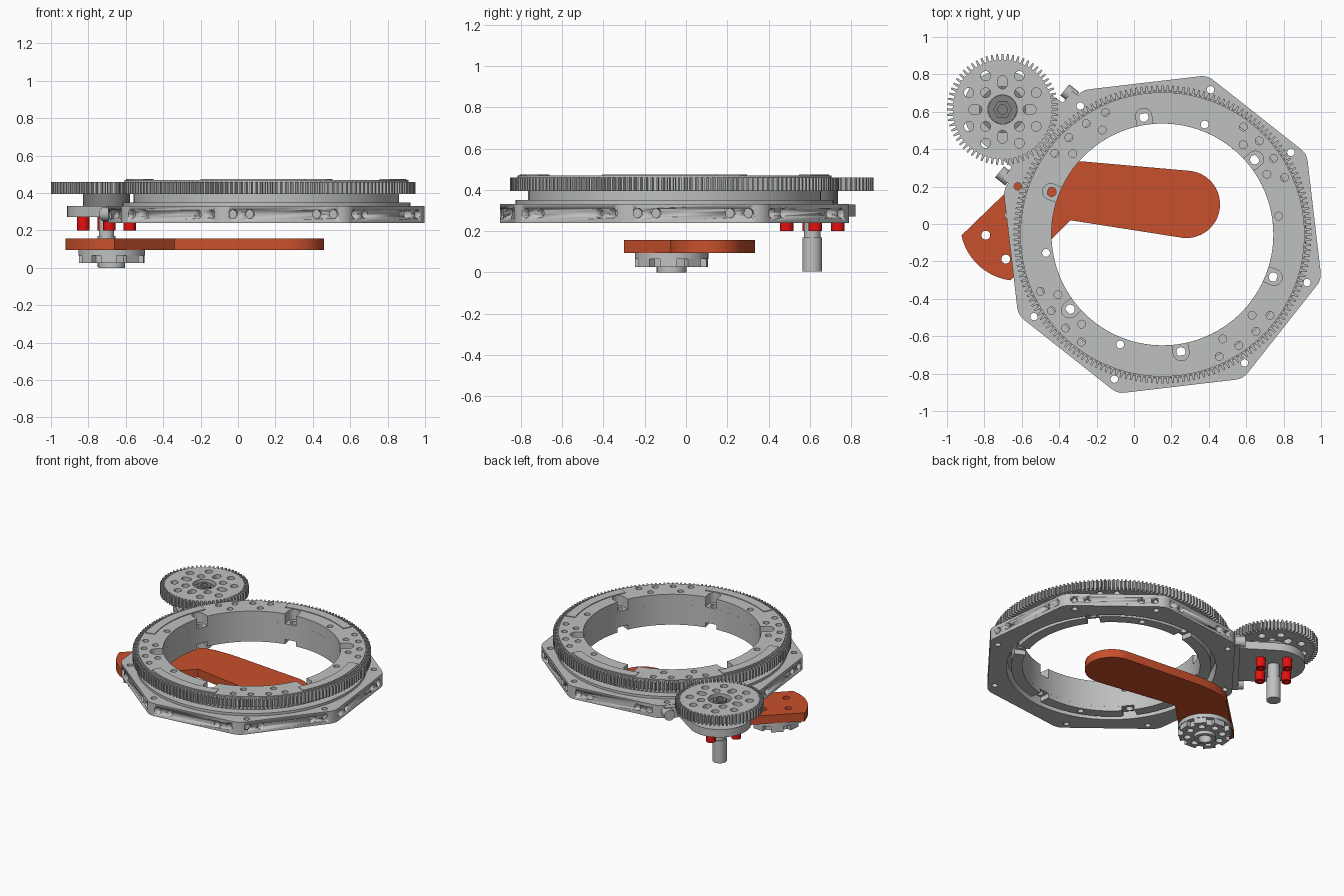
import bpy, bmesh
from math import sin, cos, radians, pi
from mathutils import Vector, Matrix

if "Cube" in bpy.data.objects:
    bpy.data.objects.remove(bpy.data.objects["Cube"])


def material(name, color):
    m = bpy.data.materials.new(name)
    m.use_nodes = True
    m.diffuse_color = (*color, 1)
    m.node_tree.nodes["Principled BSDF"].inputs["Base Color"].default_value = (*color, 1)
    return m


GREY = material("light grey metal", (0.52, 0.53, 0.53))
STEEL = material("dark steel", (0.22, 0.22, 0.22))
ORANGE = material("burnt orange", (0.58, 0.08, 0.025))
RED = material("red", (0.85, 0.005, 0.005))

RING = Vector((0.152, -0.056))      # turntable axis
PINION = Vector((-0.703, 0.612))    # drive gear axis
HUB = Vector((-0.675, -0.07))       # arm hub axis
FACE = 141.5                        # direction from turntable to drive gear


# ---- outline helpers (all return lists of 2D points)
def polar(c, r, deg):
    return c + Vector((cos(radians(deg)), sin(radians(deg)))) * r


def arc(c, r, a, b, n=24):
    return [polar(c, r, a + (b - a) * i / n) for i in range(n + 1)]


def circle(c, r, n=24):
    return arc(c, r, 0, 360, n)[:-1]


def toothed(c, n, r_in, r_out, root=0.5, tip=0.22, phase=0):
    pts, step = [], 360 / n
    for i in range(n):
        a = phase + i * step
        pts += [polar(c, r, a + f * step) for r, f in
                ((r_in, -root), (r_in, -root / 2 - 0.03), (r_out, -tip / 2 - 0.05), (r_out, tip / 2 + 0.05),
                 (r_in, root / 2 + 0.03))]
    return pts


def rounded(points, amount):
    out = []
    for i, p in enumerate(points):
        a = p + (points[i - 1] - p).normalized() * amount
        b = p + (points[(i + 1) % len(points)] - p).normalized() * amount
        out += [a.lerp(p, t).lerp(p.lerp(b, t), t) for t in (0, 0.25, 0.5, 0.75, 1)]
    return out


def slot(c, deg, r0, r1, w):
    return (arc(polar(c, r1 - w, deg), w, deg - 90, deg + 90, 8)
            + arc(polar(c, r0 + w, deg), w, deg + 90, deg + 270, 8))


def sector(c, r0, r1, a, b):
    return arc(c, r1, a, b) + arc(c, r0, b, a)


# ---- solid helpers
def finish(ob, mat):
    bm = bmesh.new()
    bm.from_mesh(ob.data)
    bmesh.ops.remove_doubles(bm, verts=bm.verts, dist=0.00005)
    bmesh.ops.recalc_face_normals(bm, faces=bm.faces)
    bm.to_mesh(ob.data)
    bm.free()
    ob.data.materials.clear()
    ob.data.materials.append(mat)
    bpy.ops.object.select_all(action="DESELECT")
    ob.select_set(True)
    bpy.context.view_layer.objects.active = ob
    bpy.ops.object.shade_smooth_by_angle(angle=radians(30))
    return ob


def slab(name, loops, z0, z1, mat=GREY):
    """Extrude an outline, with any further loops as holes."""
    cu = bpy.data.curves.new(name, "CURVE")
    cu.dimensions, cu.fill_mode = "2D", "BOTH"
    cu.extrude = (z1 - z0) / 2
    for pts in loops:
        sp = cu.splines.new("POLY")
        sp.points.add(len(pts) - 1)
        for q, p in zip(sp.points, pts):
            q.co = (p.x, p.y, 0, 1)
        sp.use_cyclic_u = True
    tmp = bpy.data.objects.new(name + " curve", cu)
    bpy.context.collection.objects.link(tmp)
    bpy.context.view_layer.update()
    me = bpy.data.meshes.new_from_object(tmp.evaluated_get(bpy.context.evaluated_depsgraph_get()))
    bpy.data.objects.remove(tmp)
    me.transform(Matrix.Translation((0, 0, (z0 + z1) / 2)))
    ob = bpy.data.objects.new(name, me)
    bpy.context.collection.objects.link(ob)
    return finish(ob, mat)


def radial_cylinders(name, specs, mat=GREY):
    """Horizontal cylinders on the turntable: direction, sideways shift, radius, inner and outer reach."""
    bm = bmesh.new()
    for deg, side, r, a, b in specs:
        c = polar(polar(RING, (a + b) / 2, deg), side, deg + 90)
        m = (Matrix.Translation((c.x, c.y, 0.287)) @ Matrix.Rotation(radians(deg), 4, "Z")
             @ Matrix.Rotation(pi / 2, 4, "Y"))
        bmesh.ops.create_cone(bm, cap_ends=True, segments=20, radius1=r, radius2=r, depth=b - a, matrix=m)
    me = bpy.data.meshes.new(name)
    bm.to_mesh(me)
    bm.free()
    ob = bpy.data.objects.new(name, me)
    bpy.context.collection.objects.link(ob)
    return finish(ob, mat)


# ---- octagonal base with corner holes and side holes
octagon = [polar(RING, 0.884, 74.2 + 45 * k) for k in range(8)]
corner_holes = [circle(polar(RING, 0.815, a + 90 * k), 0.02, 16) for a in (71.6, 32.6) for k in range(4)]
base = slab("octagon_base", [rounded(octagon, 0.04), circle(RING, 0.7, 96)] + corner_holes, 0.24, 0.332)
cutter = radial_cylinders("side_hole_cutter", [(FACE + 45 * k, s, 0.023, 0.77, 0.86)
                                               for k in range(8) for s in (-0.27, -0.18, 0.18, 0.27)])
cutter.hide_render = True
mod = base.modifiers.new("side holes", "BOOLEAN")
mod.operation, mod.solver, mod.object = "DIFFERENCE", "EXACT", cutter
bpy.context.view_layer.objects.active = base
bpy.ops.object.modifier_apply(modifier=mod.name)
bpy.data.objects.remove(cutter)

slab("base_collar", [circle(RING, 0.77, 96), circle(RING, 0.668, 96)], 0.332, 0.35)
slab("bearing_neck", [circle(RING, 0.71, 96), circle(RING, 0.655, 96)], 0.35, 0.395)

# ---- rotating ring gear with screw pockets and bolt holes
pockets = [39 + 60 * k for k in range(6)]
inner = []
for a in pockets:
    inner += arc(RING, 0.593, a - 56, a - 4, 20) + arc(polar(RING, 0.64, a), 0.043, a - 90, a + 90, 10)
through = [circle(polar(RING, 0.63, a), 0.021, 16) for a in (9, 69, 189, 249)]
bolts = [circle(polar(RING, r, a + 90 * k), 0.021, 16) for k in range(4)
         for r, a in ((0.645, 30), (0.645, 48), (0.72, 25), (0.72, 34.5), (0.72, 44), (0.72, 53))]
pins = [circle(polar(RING, 0.635, a), 0.025, 16) for a in pockets]
slab("ring_gear", [toothed(RING, 176, 0.765, 0.797), inner] + through + bolts, 0.395, 0.46)
slab("ring_top_plate", [circle(RING, 0.76, 128), inner] + through + bolts, 0.46, 0.469)
slab("ring_inner_wall", [circle(RING, 0.668, 96), circle(RING, 0.593, 96)] + through + pins, 0.28, 0.395)
for k, a in enumerate(pockets):
    gap = [t for t in (9, 69, 189, 249) if a < t < a + 60]
    slab(f"ring_wall_foot_{k + 1}", [sector(RING, 0.593, 0.668, a + 4, a + 56)]
         + [circle(polar(RING, 0.63, t), 0.021, 16) for t in gap], 0.245, 0.28)
for k in range(4):
    a = 84 + 90 * k
    slab(f"raised_pad_{k + 1}", [sector(RING, 0.685, 0.75, a - 22, a + 22)], 0.469, 0.474)

# ---- drive gear
holes = [circle(PINION + Vector((x * sx, y * sy)), 0.026, 16)
         for x, y in ((0.09, 0.18), (0.18, 0.09), (0.09, 0.09)) for sx in (-1, 1) for sy in (-1, 1)]
slots = [slot(PINION, 90 * k, 0.11, 0.18, 0.025) for k in range(4)]
slab("drive_gear", [toothed(PINION, 64, 0.266, 0.297), circle(PINION, 0.078, 32)] + holes + slots, 0.395, 0.46)
slab("drive_gear_hub", [circle(PINION, 0.125, 40)], 0.33, 0.395, STEEL)
slab("drive_gear_insert", [circle(PINION, 0.077, 32)], 0.395, 0.43, STEEL)
slab("shaft_nut", [circle(PINION, 0.05, 6), circle(PINION, 0.025, 16)], 0.43, 0.455, STEEL)
slab("drive_shaft", [circle(PINION, 0.048, 32)], 0.005, 0.17)
slab("drive_shaft_neck", [circle(PINION, 0.041, 32)], 0.17, 0.28)

# ---- bracket joining the drive to the base
def local(radial, side):
    return polar(polar(RING, radial, FACE), side, FACE + 90)


slab("drive_bracket", [arc(PINION, 0.21, FACE - 80, FACE + 80, 32) + [local(0.85, 0.22), local(0.85, -0.22)]],
     0.272, 0.33)
slab("bracket_flange", [[local(0.815, -0.3), local(0.855, -0.3), local(0.855, 0.3), local(0.815, 0.3)]], 0.25, 0.33)
radial_cylinders("bracket_bolts", [(FACE, s, 0.038, 0.82, 0.89) for s in (-0.28, 0.28)])
for k in range(4):
    c = polar(PINION, 0.125, 7 + 90 * k)
    slab(f"red_standoff_{k + 1}", [circle(c, 0.033), circle(c, 0.014, 12)], 0.2, 0.273, RED)

# ---- bent arm
hub_holes = [circle(polar(HUB, 0.118, 175 + 90 * k), 0.024, 16) for k in range(4)]
elbow = [Vector(p) for p in ((-0.34, 0.02),)]
shoulder = [Vector(p) for p in ((-0.28, 0.335), (-0.42, 0.333), (-0.5, 0.315), (-0.57, 0.28))]
arm = (arc(Vector((-0.62, 0.006)), 0.31, 192.5, 262.5) + elbow
       + arc(Vector((0.28, 0.105)), 0.18, -98, 85, 32) + shoulder)
slab("bent_arm", [arm] + hub_holes, 0.095, 0.157, ORANGE)

# ---- arm hub
small = [circle(polar(HUB, 0.118, 130 + 90 * k), 0.024, 16) for k in range(4)]
slab("arm_hub", [circle(HUB, 0.178, 48)] + hub_holes + small, 0.065, 0.095)
slab("arm_hub_petals", [toothed(HUB, 8, 0.145, 0.178, 0.6, 0.5, 40), circle(HUB, 0.045)] + hub_holes + small,
     0.025, 0.065)
slab("arm_hub_boss", [circle(HUB, 0.072, 32), circle(HUB, 0.045)], 0, 0.025)
